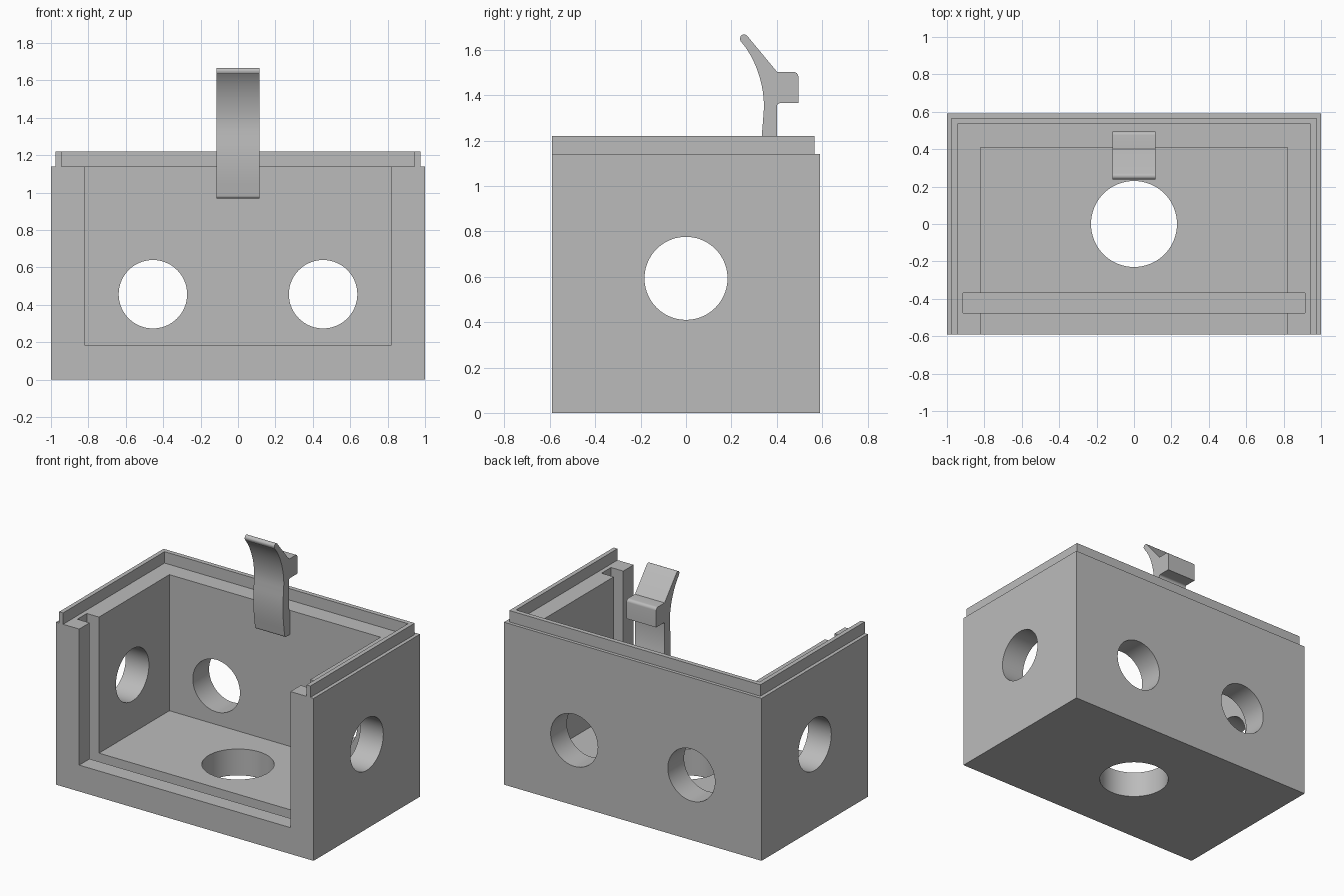
import bpy, bmesh, math
from mathutils import Matrix, Vector

cube = bpy.data.objects.get("Cube")
if cube:
    bpy.data.objects.remove(cube, do_unlink=True)

GREY = (0.5, 0.5, 0.5, 1)
grey = bpy.data.materials.new("light grey plastic")
grey.use_nodes = True
grey.diffuse_color = GREY
grey.node_tree.nodes["Principled BSDF"].inputs["Base Color"].default_value = GREY

# Main sizes
W, D, H, TOP = 1.0, 0.59, 1.14, 1.22      # half width, half depth, wall top, lip top
IN_X, IN_Y, FLOOR = 0.82, 0.41, 0.185     # cavity


def finish(name, bm):
    bmesh.ops.recalc_face_normals(bm, faces=bm.faces)
    mesh = bpy.data.meshes.new(name)
    bm.to_mesh(mesh)
    bm.free()
    ob = bpy.data.objects.new(name, mesh)
    bpy.context.collection.objects.link(ob)
    mesh.materials.append(grey)
    return ob


def box(name, lo, hi):
    bm = bmesh.new()
    lo, hi = Vector(lo), Vector(hi)
    size = Matrix.Diagonal((*(hi - lo), 1))
    bmesh.ops.create_cube(bm, size=1, matrix=Matrix.Translation((lo + hi) / 2) @ size)
    return finish(name, bm)


def cylinder(name, centre, radius, length, axis):
    bm = bmesh.new()
    turn = Vector((0, 0, 1)).rotation_difference(Vector(axis)).to_matrix().to_4x4()
    bmesh.ops.create_cone(bm, cap_ends=True, segments=72, radius1=radius, radius2=radius,
                          depth=length, matrix=Matrix.Translation(centre) @ turn)
    return finish(name, bm)


def prism(name, points, offset):
    bm = bmesh.new()
    face = bm.faces.new([bm.verts.new(p) for p in points])
    new = bmesh.ops.extrude_face_region(bm, geom=[face])["geom"]
    bmesh.ops.translate(bm, vec=offset, verts=[v for v in new if isinstance(v, bmesh.types.BMVert)])
    return finish(name, bm)


def activate(ob):
    bpy.ops.object.select_all(action='DESELECT')
    ob.select_set(True)
    bpy.context.view_layer.objects.active = ob


def cut(target, cutter):
    cutter.hide_render = True
    mod = target.modifiers.new("cut", 'BOOLEAN')
    mod.operation, mod.solver, mod.object = 'DIFFERENCE', 'EXACT', cutter
    activate(target)
    bpy.ops.object.modifier_apply(modifier=mod.name)
    bpy.data.objects.remove(cutter, do_unlink=True)


def smooth(ob):
    activate(ob)
    bpy.ops.object.shade_smooth_by_angle(angle=math.radians(30))


# Open-fronted housing with panel groove and cable holes
housing = box("housing", (-W, -D, 0), (W, D, H))
cut(housing, box("cavity", (-IN_X, -1, FLOOR), (IN_X, IN_Y, 2)))
cut(housing, box("panel_groove", (-0.915, -0.475, 0.095), (0.915, -0.37, 2)))
cut(housing, cylinder("floor_hole", (0, 0, 0), 0.23, 0.8, (0, 0, 1)))
cut(housing, cylinder("side_holes", (0, 0, 0.593), 0.183, 3, (1, 0, 0)))
for x in (-0.455, 0.455):
    cut(housing, cylinder("back_hole", (x, 0.5, 0.457), 0.183, 0.6, (0, 1, 0)))
smooth(housing)

# Thin raised lip round the two sides and the back
outer_x, inner_x, outer_y, inner_y = 0.975, 0.945, 0.567, 0.535
half = [(outer_x, -D), (outer_x, outer_y)]
half_in = [(inner_x, inner_y), (inner_x, -D)]
lip = half + [(-x, y) for x, y in half[::-1]] + [(-x, y) for x, y in half_in[::-1]] + half_in
prism("rim_lip", [(x, y, H) for x, y in lip], (0, 0, TOP - H))


# Latch clip: curved finger, rounded tip and square hook
def curve(a, b, c, d, n=14):
    pts = [Vector(p) for p in (a, b, c, d)]
    out = []
    for i in range(n + 1):
        t = i / n
        w = ((1 - t) ** 3, 3 * t * (1 - t) ** 2, 3 * t * t * (1 - t), t ** 3)
        out.append(tuple(sum((p * k for p, k in zip(pts, w)), Vector((0, 0)))))
    return out


def arc(cy, cz, r, start, end, n=6):
    angles = [math.radians(start + (end - start) * i / n) for i in range(n + 1)]
    return [(cy + r * math.cos(a), cz + r * math.sin(a)) for a in angles]


profile = [(0.41, 0.97), (0.37, 0.97)]
profile += arc(0.368, 0.985, 0.015, 250, 180, 4)
profile += curve((0.348, 1.02), (0.332, 1.12), (0.331, 1.2), (0.338, 1.27), 10)
profile += curve((0.342, 1.32), (0.352, 1.43), (0.31, 1.56), (0.241, 1.638))
profile += arc(0.256, 1.65, 0.018, 215, 40, 8)
profile += [(0.402, 1.502)]
profile += arc(0.475, 1.482, 0.02, 90, 0)
profile += [(0.495, 1.365)]
profile += arc(0.415, 1.35, 0.015, 90, 180)
profile += [(0.4, 1.16), (0.41, 1.13)]
clip = prism("latch_clip", [(-0.115, y, z) for y, z in profile], (0.23, 0, 0))
smooth(clip)
